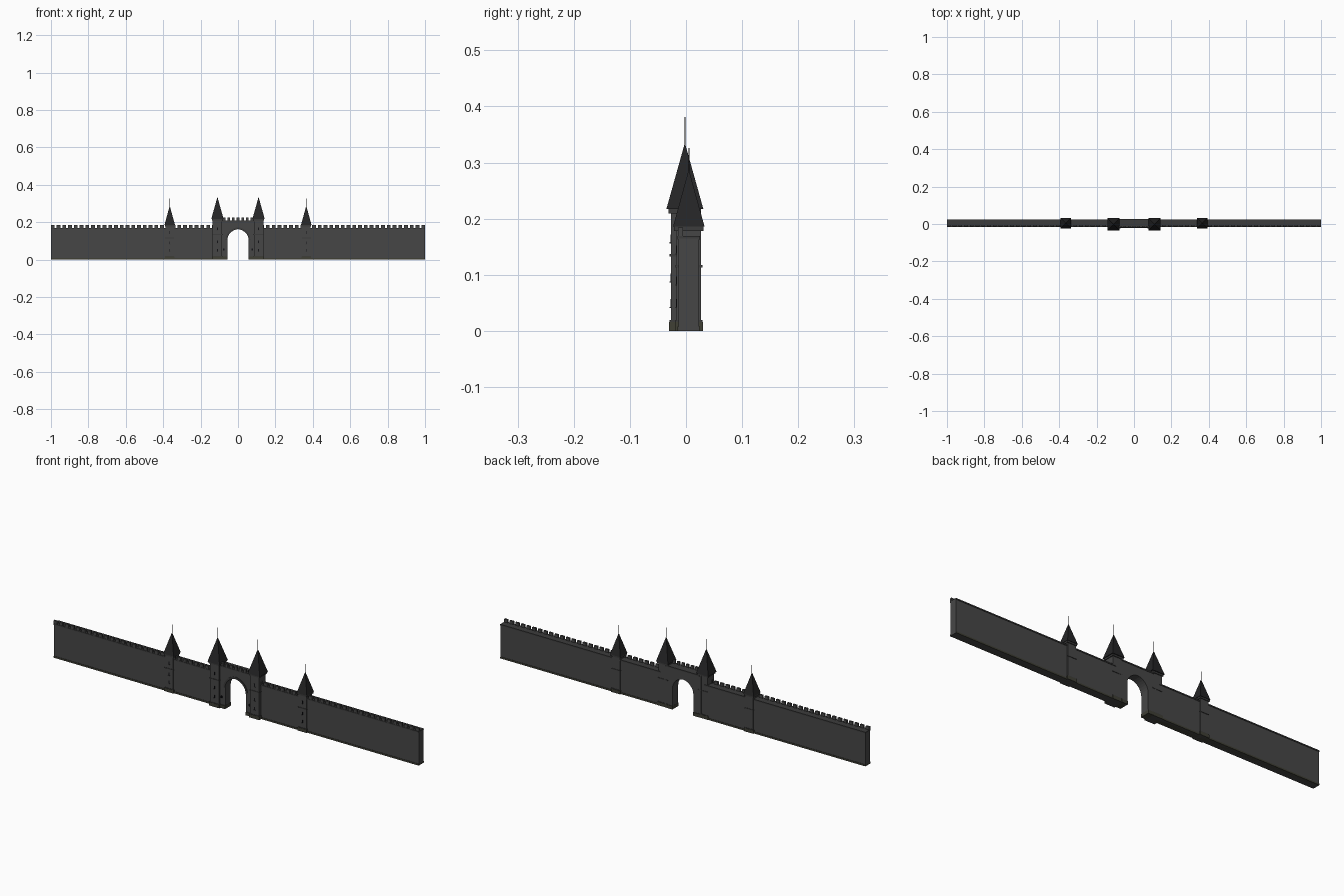
import bpy, bmesh, math
from mathutils import Matrix

if "Cube" in bpy.data.objects:
    bpy.data.objects.remove(bpy.data.objects["Cube"])


def material(name, colour):
    m = bpy.data.materials.new(name)
    m.use_nodes = True
    m.diffuse_color = (*colour, 1)
    m.node_tree.nodes["Principled BSDF"].inputs["Base Color"].default_value = (*colour, 1)
    return m


STONE = material("dark stone", (0.062, 0.062, 0.062))
TRIM = material("trim stone", (0.045, 0.045, 0.045))
SLATE = material("roof slate", (0.018, 0.018, 0.019))
MOSS = material("mossy stone", (0.05, 0.05, 0.036))
IRON = material("black iron", (0.006, 0.006, 0.008))


def finish(name, bm, mat):
    bmesh.ops.recalc_face_normals(bm, faces=bm.faces)
    mesh = bpy.data.meshes.new(name)
    bm.to_mesh(mesh)
    bm.free()
    mesh.materials.append(mat)
    ob = bpy.data.objects.new(name, mesh)
    bpy.context.collection.objects.link(ob)
    return ob


def boxes(name, mat, spans):
    """One object made of boxes given as (x0, x1, y0, y1, z0, z1)."""
    bm = bmesh.new()
    for x0, x1, y0, y1, z0, z1 in spans:
        centre = Matrix.Translation(((x0 + x1) / 2, (y0 + y1) / 2, (z0 + z1) / 2))
        size = Matrix.Diagonal((x1 - x0, y1 - y0, z1 - z0, 1))
        bmesh.ops.create_cube(bm, size=1, matrix=centre @ size)
    return finish(name, bm, mat)


def square(x, y, half, z0, z1):
    return (x - half, x + half, y - half, y + half, z0, z1)


def merlons(x0, x1, count, width, y0, y1, z0, z1):
    step = (x1 - x0 - width) / (count - 1)
    return [(x0 + i * step, x0 + i * step + width, y0, y1, z0, z1) for i in range(count)]


def extrude_outline(name, mat, points, y0, y1):
    """Extrude an xz outline from y0 to y1."""
    bm = bmesh.new()
    face = bm.faces.new([bm.verts.new((x, y0, z)) for x, z in points])
    grown = bmesh.ops.extrude_face_region(bm, geom=[face])["geom"]
    moved = [v for v in grown if isinstance(v, bmesh.types.BMVert)]
    bmesh.ops.translate(bm, verts=moved, vec=(0, y1 - y0, 0))
    return finish(name, bm, mat)


def arch(half, spring, rise, steps=16):
    """Slightly pointed arch from left foot to right foot."""
    pts = []
    for i in range(steps + 1):
        a = math.pi * (1 - i / steps)
        point = 0.1 * (1 - abs(math.cos(a)))
        pts.append((half * math.cos(a), spring + rise * (0.9 * math.sin(a) + point)))
    return pts


def tower(label, x, y, half, eave, apex, tip, band, roof_half, slits):
    # Shaft, plinth, string course and eave cornice
    boxes(label + "_shaft", STONE, [square(x, y, half, 0, eave - 0.004)])
    boxes(label + "_plinth", MOSS, [square(x, y, half + 0.003, 0, 0.016)])
    boxes(label + "_trim", TRIM, [
        square(x, y, half + 0.002, 0.016, 0.019),
        square(x, y, half + 0.002, band - 0.002, band + 0.002),
        square(x, y, half + 0.004, eave - 0.008, eave)])
    # Pyramid roof and finial
    bm = bmesh.new()
    bmesh.ops.create_cone(bm, cap_ends=True, segments=4, radius1=roof_half * math.sqrt(2),
                          radius2=0, depth=apex - eave,
                          matrix=Matrix.Translation((x, y, (apex + eave) / 2))
                          @ Matrix.Rotation(math.pi / 4, 4, 'Z'))
    finish(label + "_roof", bm, SLATE)
    boxes(label + "_finial", IRON, [square(x, y, 0.0008, apex - 0.005, tip)])
    # Arrow slits on the front, each with a sill
    front = y - half
    boxes(label + "_slits", IRON,
          [(x - 0.002, x + 0.002, front - 0.001, front, z - 0.007, z + 0.007) for z in slits])
    boxes(label + "_sills", TRIM,
          [(x - 0.004, x + 0.004, front - 0.002, front, z - 0.009, z - 0.007) for z in slits])


for side, s in (("left", 1), ("right", -1)):
    # Curtain wall with plinth, coping and front parapet
    x0, x1 = sorted((s * 0.12, s * 1.0))
    boxes(side + "_wall", STONE, [(x0, x1, -0.013, 0.023, 0, 0.165)])
    boxes(side + "_wall_plinth", MOSS, [(x0, x1, -0.015, 0.025, 0, 0.008)])
    boxes(side + "_wall_coping", TRIM, [(x0, x1, -0.015, 0.025, 0.163, 0.169)])
    boxes(side + "_wall_merlons", STONE,
          merlons(x0, x1, 29, 0.019, -0.014, -0.005, 0.169, 0.184))
    # Towers
    tower(side + "_wall_tower", s * 0.365, 0.005, 0.022, 0.186, 0.288, 0.326, 0.115,
          0.028, (0.05, 0.09, 0.145))
    tower(side + "_gate_tower", s * 0.11, -0.002, 0.025, 0.217, 0.335, 0.381, 0.135,
          0.033, (0.05, 0.095, 0.165))
    # Gate jamb plinth and lantern
    j0, j1 = sorted((s * 0.056, s * 0.09))
    boxes(side + "_jamb_plinth", MOSS, [(j0, j1, -0.022, 0.027, 0, 0.016)])
    boxes(side + "_lantern", IRON,
          [(s * 0.076 - 0.003, s * 0.076 + 0.003, -0.023, -0.018, 0.05, 0.06)])

# Gatehouse block with arched passage
opening = [(-0.057, 0)] + arch(0.057, 0.105, 0.058) + [(0.057, 0)]
extrude_outline("gatehouse", STONE,
                opening + [(0.1, 0), (0.1, 0.205), (-0.1, 0.205), (-0.1, 0)], -0.018, 0.024)

# Raised arch moulding on the front
ring = arch(0.057, 0.105, 0.058) + arch(0.066, 0.105, 0.068)[::-1]
extrude_outline("arch_moulding", TRIM, ring, -0.021, -0.018)

# Gatehouse coping and battlements
boxes("gate_coping", TRIM, [(-0.09, 0.09, -0.02, 0.026, 0.203, 0.209)])
boxes("gate_merlons", STONE,
      merlons(-0.082, 0.082, 7, 0.014, -0.019, -0.01, 0.209, 0.224))
